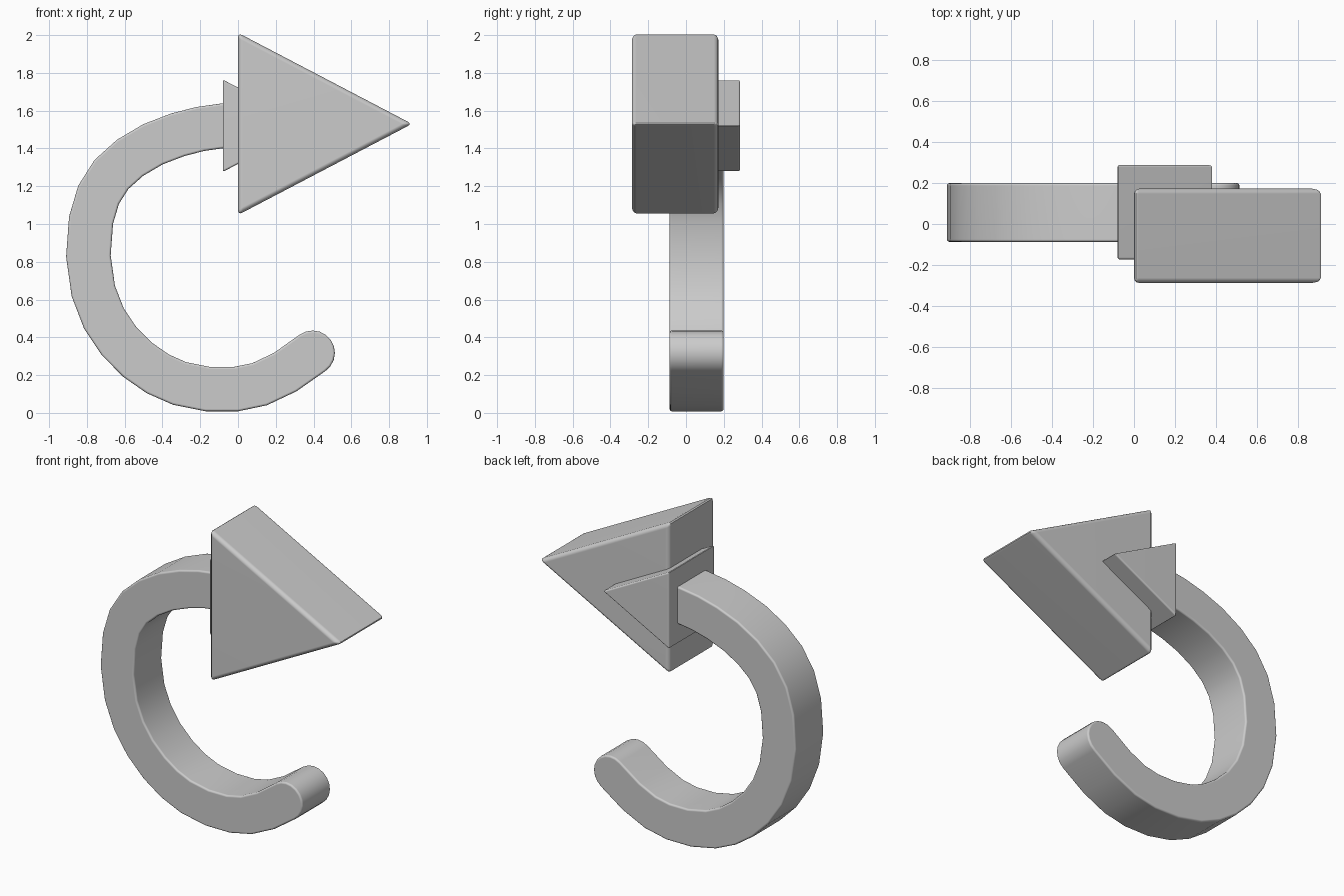
import bpy, bmesh
from math import radians, cos, sin, pi, atan2
from mathutils import Vector

if "Cube" in bpy.data.objects:
    bpy.data.objects.remove(bpy.data.objects["Cube"])


def slab(name, outline, y0, y1, bevel):
    """Extrude an x-z outline along y and round its sharp edges."""
    bm = bmesh.new()
    face = bm.faces.new([bm.verts.new((x, y0, z)) for x, z in outline])
    ext = bmesh.ops.extrude_face_region(bm, geom=[face])
    moved = [g for g in ext["geom"] if isinstance(g, bmesh.types.BMVert)]
    bmesh.ops.translate(bm, verts=moved, vec=(0, y1 - y0, 0))
    bmesh.ops.recalc_face_normals(bm, faces=bm.faces)
    sharp = [e for e in bm.edges if e.calc_face_angle(0) > radians(40)]
    bmesh.ops.bevel(bm, geom=sharp, offset=bevel, offset_type='OFFSET',
                    segments=3, profile=0.5, affect='EDGES')
    mesh = bpy.data.meshes.new(name)
    bm.to_mesh(mesh)
    bm.free()
    obj = bpy.data.objects.new(name, mesh)
    bpy.context.collection.objects.link(obj)
    bpy.ops.object.select_all(action='DESELECT')
    obj.select_set(True)
    bpy.context.view_layer.objects.active = obj
    bpy.ops.object.shade_smooth_by_angle(angle=radians(40))
    mod = obj.modifiers.new("weighted_normals", 'WEIGHTED_NORMAL')
    mod.keep_sharp = True
    return obj


# Large and small arrow heads, triangular prisms
slab("large_arrow_head", [(0, 2.012), (0, 1.048), (0.921, 1.53)],
     -0.287, 0.172, 0.025)
slab("small_arrow_head", [(-0.08, 1.764), (-0.08, 1.276), (0.385, 1.52)],
     -0.172, 0.287, 0.01)

# Curved shaft: offset a centre line both ways, round cap at the free end
path = [Vector(p) for p in (
    (0.06, 1.53), (-0.08, 1.52), (-0.20, 1.503), (-0.32, 1.472), (-0.45, 1.422),
    (-0.572, 1.35), (-0.67, 1.262), (-0.738, 1.155), (-0.778, 1.02),
    (-0.792, 0.83), (-0.766, 0.645), (-0.71, 0.5), (-0.63, 0.38),
    (-0.53, 0.28), (-0.425, 0.207), (-0.31, 0.156), (-0.16, 0.126),
    (-0.01, 0.126), (0.115, 0.152), (0.25, 0.216), (0.395, 0.318))]
half = 0.118
inner, outer = [], []
for i, p in enumerate(path):
    t = (path[min(i + 1, len(path) - 1)] - path[max(i - 1, 0)]).normalized()
    n = Vector((-t.y, t.x))
    inner.append(p + n * half)
    outer.append(p - n * half)
end, a = path[-1], atan2(t.y, t.x)
cap = [end + half * Vector((cos(a + pi / 2 - k * pi / 10), sin(a + pi / 2 - k * pi / 10)))
       for k in range(1, 10)]
slab("curved_shaft", inner + cap + outer[::-1], -0.087, 0.199, 0.012)
